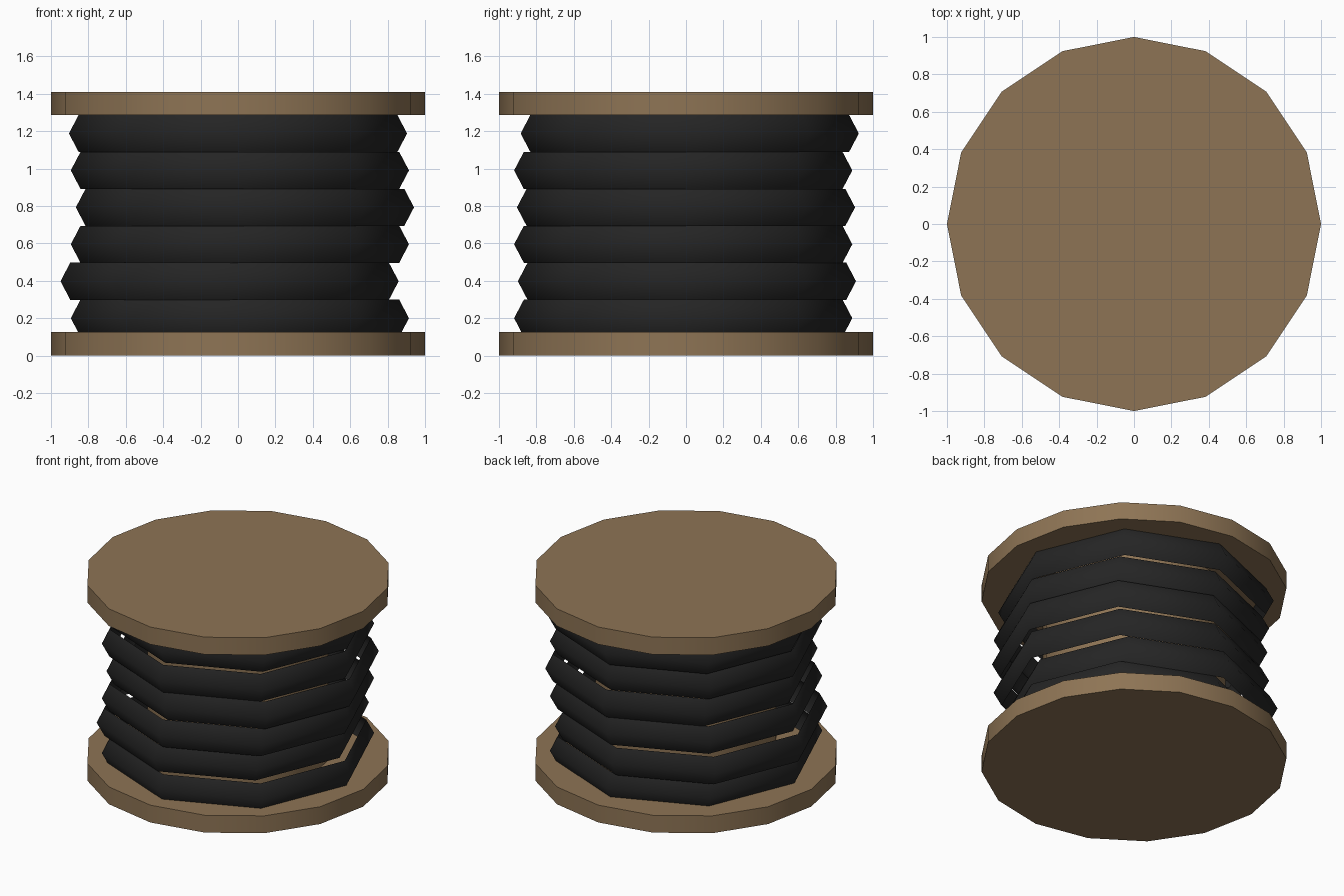
import bpy, bmesh, math

if "Cube" in bpy.data.objects:
    bpy.data.objects.remove(bpy.data.objects["Cube"])


def material(name, color):
    m = bpy.data.materials.new(name)
    m.diffuse_color = color
    m.use_nodes = True
    m.node_tree.nodes["Principled BSDF"].inputs["Base Color"].default_value = m.diffuse_color
    return m


wood = material("wood", (0.27, 0.175, 0.09, 1))
rubber = material("black_cable", (0.018, 0.018, 0.018, 1))


def lathe(name, profile, sides, mat, center=(0, 0), capped=False, smooth=30):
    """Sweep an (r, z) profile, listed bottom to top, around the z axis."""
    bm = bmesh.new()
    loops = []
    for r, z in profile:
        loops.append([bm.verts.new((r * math.cos(2 * math.pi * i / sides),
                                    r * math.sin(2 * math.pi * i / sides), z))
                      for i in range(sides)])
    for a, b in zip(loops, loops[1:]):
        for i in range(sides):
            j = (i + 1) % sides
            bm.faces.new((a[i], a[j], b[j], b[i]))
    if capped:
        bm.faces.new(loops[0][::-1])
        bm.faces.new(loops[-1])
    me = bpy.data.meshes.new(name)
    bm.to_mesh(me)
    bm.free()
    ob = bpy.data.objects.new(name, me)
    ob.location = (*center, 0)
    me.materials.append(mat)
    bpy.context.collection.objects.link(ob)
    bpy.ops.object.select_all(action='DESELECT')
    bpy.context.view_layer.objects.active = ob
    ob.select_set(True)
    bpy.ops.object.shade_smooth_by_angle(angle=math.radians(smooth))
    return ob


# Wooden end discs and the core between them
lathe("bottom_disc", [(1, 0), (1, 0.125)], 16, wood, capped=True)
lathe("top_disc", [(1, 1.285), (1, 1.41)], 16, wood, capped=True)
lathe("core", [(0.6, 0.125), (0.6, 1.285)], 16, wood)

# Cable turns: open eight-sided bands with a ridge, each nudged off centre
offsets = [(0.01, -0.015), (-0.045, 0.005), (0.01, -0.015),
           (0.037, 0.0), (0.01, -0.015), (0.0, 0.02)]
for k, offset in enumerate(offsets):
    z = 0.2 + 0.1975 * k
    lathe(f"cable_turn_{k + 1}",
          [(0.852, z - 0.099), (0.904, z), (0.852, z + 0.099)],
          8, rubber, center=offset, smooth=80)
